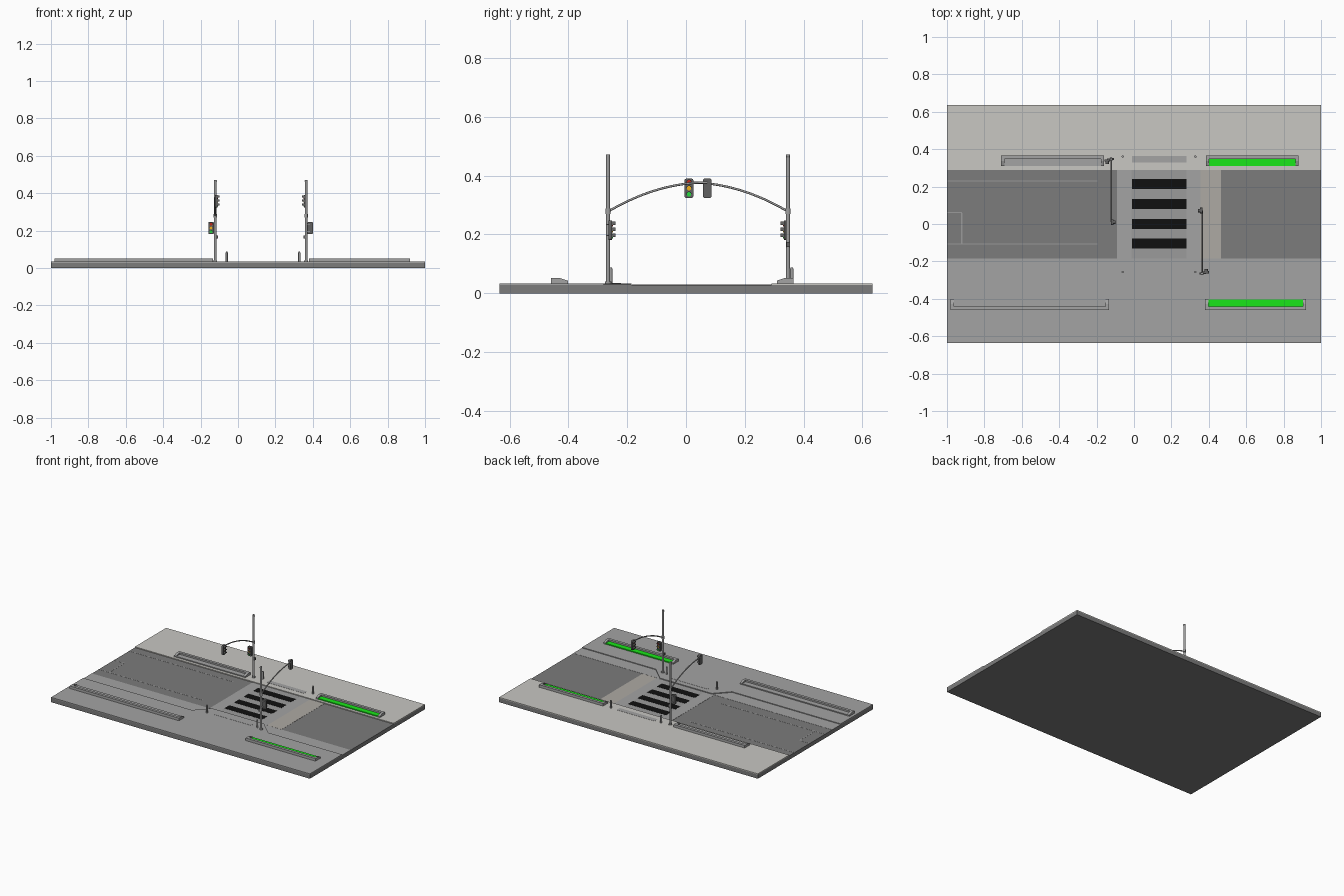
import bpy, bmesh, math
from mathutils import Matrix, Vector

if "Cube" in bpy.data.objects:
    bpy.data.objects.remove(bpy.data.objects["Cube"])


def material(name, r, g, b):
    m = bpy.data.materials.new(name)
    m.diffuse_color = (r, g, b, 1)
    m.use_nodes = True
    m.node_tree.nodes["Principled BSDF"].inputs["Base Color"].default_value = m.diffuse_color
    return m


PAVE = material("pavement_grey", .37, .37, .37)
PALE = material("pale_paving", .58, .57, .54)
BEIGE = material("beige_band", .42, .40, .37)
ROAD = material("asphalt", .2, .2, .2)
LINE = material("line_grey", .33, .33, .33)
BLACK = material("black_stripe", .005, .005, .005)
GREEN = material("grass", .01, .8, .01)
STEEL = material("steel", .35, .35, .35)
HOUSING = material("signal_housing", .12, .12, .12)
LENSES = [material("lens_red", .5, .02, .01), material("lens_amber", .9, .45, .01),
          material("lens_green", .02, .7, .05)]

TOP, STREET = 0.034, 0.028   # pavement and road heights


def finish(name, bm, mat, matrix=None, smooth=False):
    bmesh.ops.recalc_face_normals(bm, faces=bm.faces)
    me = bpy.data.meshes.new(name)
    bm.to_mesh(me)
    bm.free()
    ob = bpy.data.objects.new(name, me)
    bpy.context.collection.objects.link(ob)
    if mat:
        me.materials.append(mat)
    if matrix:
        ob.matrix_world = matrix
    if smooth:
        bpy.context.view_layer.objects.active = ob
        for o in bpy.context.selected_objects:
            o.select_set(False)
        ob.select_set(True)
        bpy.ops.object.shade_smooth_by_angle()
    return ob


def add_prism(bm, pts, extrude):
    face = bm.faces.new([bm.verts.new(p) for p in pts])
    res = bmesh.ops.extrude_face_region(bm, geom=[face], use_keep_orig=True)
    bmesh.ops.translate(bm, vec=Vector(extrude),
                        verts=[v for v in res["geom"] if isinstance(v, bmesh.types.BMVert)])


def slab(name, outline, z0, z1, mat, matrix=None):
    bm = bmesh.new()
    add_prism(bm, [(x, y, z0) for x, y in outline], (0, 0, z1 - z0))
    return finish(name, bm, mat, matrix)


def box(name, x0, x1, y0, y1, z0, z1, mat, matrix=None):
    return slab(name, [(x0, y0), (x1, y0), (x1, y1), (x0, y1)], z0, z1, mat, matrix)


def rod(name, x, y, z0, z1, r, mat, matrix=None, sides=16):
    bm = bmesh.new()
    bmesh.ops.create_cone(bm, cap_ends=True, segments=sides, radius1=r, radius2=r, depth=z1 - z0,
                          matrix=Matrix.Translation((x, y, (z0 + z1) / 2)))
    return finish(name, bm, mat, matrix, True)


# road bed, pavements and the parking lane with its kerb bulge
box("road_bed", -1, 1, -.635, .635, 0, STREET, ROAD)
box("back_pavement", -1, 1, .29, .635, STREET, TOP, PALE)
slab("front_pavement", [(-1, -.635), (1, -.635), (1, -.28), (.43, -.28), (.33, -.185),
                        (-.07, -.185), (-.16, -.28), (-1, -.28)], STREET, TOP, PAVE)
slab("parking_lane_left", [(-1, -.28), (-.16, -.28), (-.07, -.185), (-1, -.185)],
     STREET, STREET + .001, PAVE)
slab("parking_lane_right", [(.43, -.28), (1, -.28), (1, -.185), (.33, -.185)],
     STREET, STREET + .001, PAVE)

# crossing bands and stripes
for name, x0, x1, mat in (("stop_band_left", -.09, -.013, PAVE), ("stop_band_right", .28, .355, PAVE),
                          ("beige_band", .355, .465, BEIGE), ("crossing_base", -.013, .28, LINE)):
    box(name, x0, x1, -.184, .29, STREET, STREET + .001, mat)
for i in range(4):
    y = .213 - i * .106
    box(f"crossing_stripe_{i}", -.012, .28, y - .027, y + .027, STREET + .001, STREET + .002, BLACK)
for name, y0 in (("tactile_back", .33), ("tactile_front", -.255)):
    box(name, -.012, .28, y0, y0 + .034, TOP, TOP + .001, PAVE)

# lane lines
for x0, x1, y0, y1 in ((-1, -.195, .226, .232), (-1, -.195, -.110, -.104),
                       (-1, -.92, .058, .064), (-.924, -.918, -.104, .058)):
    box("lane_line", x0, x1, y0, y1, STREET, STREET + .0008, LINE)


# planters: high outer wall, sloped cheeks, open towards the road
def planter(name, x0, x1, y, d, fill):
    bm = bmesh.new()
    cheek = [(0, TOP), (0, .052), (.03, .052), (.057, .043), (.057, TOP)]
    wall = [(0, TOP), (0, .052), (.019, .052), (.019, TOP)]
    for profile, xs, w in ((cheek, x0, .017), (cheek, x1 - .017, .017),
                           (wall, x0 + .017, x1 - x0 - .034)):
        add_prism(bm, [(xs, y + d * a, z) for a, z in profile], (w, 0, 0))
    finish(name, bm, PAVE)
    ya, yb = sorted((y + d * .019, y + d * .056))
    box(name + "_bed", x0 + .017, x1 - .017, ya, yb, TOP, .041, fill)


planter("planter_back_left", -.71, -.16, .366, -1, PAVE)
planter("planter_back_right", .385, .88, .366, -1, GREEN)
planter("planter_front_left", -.98, -.135, -.459, 1, PAVE)
planter("planter_front_right", .38, .92, -.459, 1, GREEN)

# bollards
for x in (-.06, .328):
    for y in (-.256, .36):
        rod("bollard", x, y, TOP, .084, .006, STEEL)
        rod("bollard_cap", x, y, .084, .088, .0045, STEEL)


# three-lamp signal head, modelled facing -y around its own centre
def signal(name, matrix):
    bm = bmesh.new()
    outline = []
    for cx, cz, a0 in ((.008, .026, 0), (-.008, .026, 90), (-.008, -.026, 180), (.008, -.026, 270)):
        for k in range(5):
            a = math.radians(a0 + k * 22.5)
            outline.append((cx + .007 * math.cos(a), -.006, cz + .007 * math.sin(a)))
    add_prism(bm, outline, (0, .013, 0))
    finish(name + "_housing", bm, HOUSING, matrix, True)
    for i, mat in enumerate(LENSES):
        z = .0205 - i * .0205
        bm = bmesh.new()
        bmesh.ops.create_cone(bm, cap_ends=True, segments=16, radius1=.0075, radius2=.0075, depth=.003,
                              matrix=Matrix.Translation((0, -.007, z)) @ Matrix.Rotation(math.pi / 2, 4, 'X'))
        finish(name + "_lens", bm, mat, matrix, True)
        # visor: half ring pushed forward over the lens
        arc = [math.radians(-10 + 20 * k) for k in range(11)]
        ring = [(.0095 * math.cos(a), -.006, z + .0095 * math.sin(a)) for a in arc]
        ring += [(.008 * math.cos(a), -.006, z + .008 * math.sin(a)) for a in reversed(arc)]
        bm = bmesh.new()
        add_prism(bm, ring, (0, -.011, 0))
        finish(name + "_visor", bm, HOUSING, matrix, True)


# signal mast with curved arm; the second is the first turned half round
def mast(M):
    px, py = -.122, .347
    rod("mast", px, py, TOP, .472, .0068, STEEL, M)
    rod("mast_foot", px, py, TOP, TOP + .006, .011, STEEL, M)
    rod("arm_collar", px, py, .27, .288, .009, STEEL, M)
    cu = bpy.data.curves.new("arm", 'CURVE')
    cu.dimensions = '3D'
    cu.bevel_depth = .0038
    cu.bevel_resolution = 2
    cu.use_fill_caps = True
    sp = cu.splines.new('POLY')
    n = 16
    sp.points.add(n)
    for i in range(n + 1):
        t = 1 - i / n
        sp.points[i].co = (px, .01 + .335 * t, .377 - .098 * t ** 2, 1)
    arm = bpy.data.objects.new("signal_arm", cu)
    bpy.context.collection.objects.link(arm)
    cu.materials.append(STEEL)
    arm.matrix_world = M
    signal("arm_signal", M @ Matrix.Translation((px + .006, .01, .357)) @ Matrix.Rotation(math.pi / 2, 4, 'Z'))
    signal("side_signal", M @ Matrix.Translation((px - .022, .339, .214)))
    for z in (.194, .232):
        box("signal_bracket", px - .022, px, .342, .35, z, z + .004, STEEL, M)
    box("push_button_box", px + .004, px + .014, py - .006, py + .006, .158, .174, HOUSING, M)
    box("mast_bolt", px + .004, px + .009, py - .003, py + .003, .462, .467, STEEL, M)


C = Matrix.Translation((.121, .041, 0))
for turn in (0, math.pi):
    mast(C @ Matrix.Rotation(turn, 4, 'Z') @ C.inverted())
